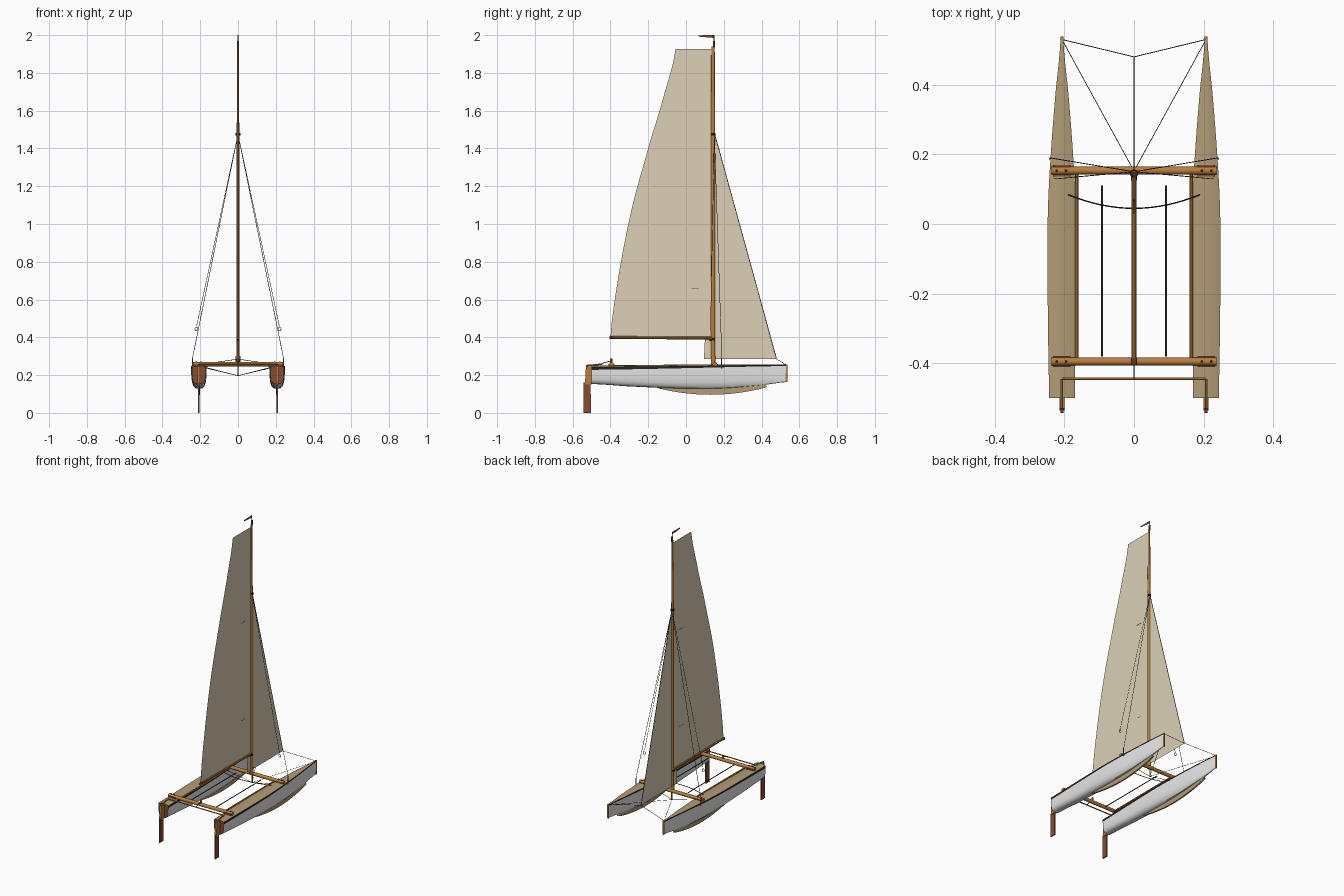
import bpy, bmesh, math
from mathutils import Vector

if "Cube" in bpy.data.objects:
    bpy.data.objects.remove(bpy.data.objects["Cube"])


def mat(name, r, g, b):
    m = bpy.data.materials.new(name)
    lin = [(c / 255 / 12.92 if c < 11 else ((c / 255 + 0.055) / 1.055) ** 2.4) for c in (r, g, b)]
    m.diffuse_color = (*lin, 1)
    m.use_nodes = True
    m.node_tree.nodes["Principled BSDF"].inputs["Base Color"].default_value = m.diffuse_color
    return m


WHITE = mat("white", 232, 232, 232)
TAN = mat("deck_tan", 178, 156, 118)
SAIL = mat("sail_cream", 220, 208, 182)
WOOD = mat("orange_wood", 184, 126, 62)
RUST = mat("rust_brown", 134, 76, 50)
DARK = mat("dark_trim", 42, 34, 28)


def finish(name, bm, mats, smooth=False):
    me = bpy.data.meshes.new(name)
    bm.to_mesh(me)
    bm.free()
    ob = bpy.data.objects.new(name, me)
    bpy.context.collection.objects.link(ob)
    for m in mats:
        me.materials.append(m)
    if smooth:
        bpy.ops.object.select_all(action='DESELECT')
        ob.select_set(True)
        bpy.context.view_layer.objects.active = ob
        bpy.ops.object.shade_smooth_by_angle(angle=math.radians(35))
    return ob


def box(name, lo, hi, m):
    bm = bmesh.new()
    bmesh.ops.create_cube(bm, size=1)
    for v in bm.verts:
        v.co = [lo[i] + (v.co[i] + 0.5) * (hi[i] - lo[i]) for i in range(3)]
    return finish(name, bm, [m])


def tube(name, points, r, m, sides=6):
    """Round bar through a list of points."""
    bm = bmesh.new()
    for a, b in zip(points, points[1:]):
        a, b = Vector(a), Vector(b)
        d = b - a
        new = bmesh.ops.create_cone(bm, cap_ends=True, segments=sides, radius1=r, radius2=r, depth=d.length)
        rot = d.to_track_quat('Z', 'Y')
        for v in new['verts']:
            v.co = rot @ v.co + (a + b) / 2
    return finish(name, bm, [m], sides > 6)


def loft(bm, rings, mat_rule=lambda j: 0):
    """Bridge closed rings and cap both ends; returns the caps."""
    vs = [[bm.verts.new(p) for p in ring] for ring in rings]
    n = len(vs[0])
    for a, b in zip(vs, vs[1:]):
        for j in range(n):
            k = (j + 1) % n
            bm.faces.new((a[j], a[k], b[k], b[j])).material_index = mat_rule(j)
    caps = [bm.faces.new(vs[0]), bm.faces.new(vs[-1])]
    bmesh.ops.recalc_face_normals(bm, faces=bm.faces)
    return caps


def plate(name, outline, x, thick, m):
    """Flat part in the y-z plane; zero thickness gives a single sheet."""
    bm = bmesh.new()
    if thick:
        loft(bm, [[(x + s * thick / 2, y, z) for y, z in outline] for s in (-1, 1)])
    else:
        bm.faces.new([bm.verts.new((x, y, z)) for y, z in outline])
    return finish(name, bm, [m])


def interp(table, y):
    """Smooth Catmull-Rom lookup in (y, value) pairs."""
    for i in range(len(table) - 1):
        if y <= table[i + 1][0] or i == len(table) - 2:
            y0, y1 = table[i][0], table[i + 1][0]
            p = [table[max(0, min(len(table) - 1, i + k))][1] for k in (-1, 0, 1, 2)]
            t = (y - y0) / (y1 - y0)
            return 0.5 * (2 * p[1] + (p[2] - p[0]) * t + (2 * p[0] - 5 * p[1] + 4 * p[2] - p[3]) * t * t
                          + (3 * p[1] - p[0] - 3 * p[2] + p[3]) * t ** 3)


HALF = [(-0.5, 0.037), (-0.3, 0.040), (-0.1, 0.0415), (0.05, 0.040), (0.2, 0.032), (0.37, 0.019), (0.53, 0.004)]
KEEL = [(-0.5, 0.153), (-0.3, 0.140), (0.0, 0.128), (0.2, 0.130), (0.4, 0.146), (0.53, 0.163)]
SHEER = [(-0.5, 0.243), (0.0, 0.248), (0.53, 0.255)]
BAND = [(-0.5, 0.015), (0.53, 0.007)]


def hull_ring(cx, y):
    w, b, s, d = (interp(t, y) for t in (HALF, KEEL, SHEER, BAND))
    h = s - d - b
    side = [(w * 0.5, s + 0.15 * w), (w, s), (w, s - d), (w * 0.97, b + h * 0.6), (w * 0.88, b + h * 0.3),
            (w * 0.72, b + h * 0.12), (w * 0.42, b + h * 0.02)]
    pts = [(0, s + 0.2 * w)] + side + [(0, b)] + [(-x, z) for x, z in reversed(side)]
    return [(cx + x, y, z) for x, z in pts]


# hulls with deck, dark gunwale band and brown transom
def hull_mat(j):
    j = min(j, 15 - j)
    return 1 if j < 2 else 2 if j == 2 else 0


for sx, tag in ((-1, "left"), (1, "right")):
    cx = 0.207 * sx
    bm = bmesh.new()
    caps = loft(bm, [hull_ring(cx, -0.5 + 1.03 * i / 28) for i in range(29)], hull_mat)
    caps[0].material_index = 3
    caps[1].material_index = 4
    finish(tag + "_hull", bm, [WHITE, TAN, DARK, RUST, WOOD], True)
    box(tag + "_bow_post", (cx - 0.004, 0.528, 0.163), (cx + 0.004, 0.538, 0.256), WOOD)
    # shallow fin below the hull
    fin = [(-0.17 + 0.6 * i / 20, 0.138 - 0.042 * math.sin(math.pi * (i / 20)) ** 0.8) for i in range(21)]
    plate(tag + "_keel_fin", fin + [(0.40, 0.165), (-0.14, 0.165)], cx, 0.010, TAN)
    # rudder, its stock and tiller
    plate(tag + "_rudder_blade", [(-0.505, 0.16), (-0.503, 0.0), (-0.543, 0.0), (-0.542, 0.16)], cx, 0.008, RUST)
    plate(tag + "_rudder_stock", [(-0.5, 0.15), (-0.5, 0.245), (-0.53, 0.245), (-0.535, 0.15)], cx, 0.014, WOOD)
    tube(tag + "_tiller", [(cx, -0.53, 0.25), (cx, -0.445, 0.258)], 0.004, WOOD)
    # inner side rail, foot strap
    tube(tag + "_side_rail", [(0.164 * sx, -0.39, 0.248), (0.164 * sx, 0.145, 0.25)], 0.005, WOOD, 8)
    box(tag + "_foot_strap", (0.092 * sx - 0.0025, -0.38, 0.251), (0.092 * sx + 0.0025, 0.11, 0.254), DARK)
    # standing rigging
    top = (0, 0.15, 1.475)
    tube(tag + "_shroud", [top, (0.242 * sx, 0.19, 0.285), (0.242 * sx, 0.19, 0.24)], 0.0014, DARK)
    tube(tag + "_shroud_plate", [(0.242 * sx, 0.187, 0.235), (0.242 * sx, 0.187, 0.29)], 0.003, WOOD)
    tube(tag + "_trapeze_wire", [top, (0.22 * sx, 0.13, 0.455)], 0.0012, DARK)
    ring = [(0.22 * sx + 0.008 * math.cos(a), 0.13, 0.445 + 0.010 * math.sin(a))
            for a in [i * math.pi / 5 for i in range(11)]]
    tube(tag + "_trapeze_handle", ring, 0.0015, DARK)
    tube(tag + "_bridle", [(cx, 0.53, 0.254), (0, 0.48, 0.285)], 0.0014, DARK)
    tube(tag + "_bow_stay", [(cx, 0.53, 0.25), (0, 0.152, 0.197)], 0.0012, DARK)
    tube(tag + "_striker_rod", [(0.225 * sx, 0.13, 0.25), (0, 0.15, 0.197)], 0.0014, DARK)

# crossbeams with straps and bolts
for y, tag in ((0.153, "front"), (-0.395, "rear")):
    tube(tag + "_crossbeam", [(-0.237, y, 0.258), (0.237, y, 0.258)], 0.0115, WOOD, 12)
    for sx in (-1, 1):
        for x in (0.195, 0.222):
            tube(tag + "_beam_bolt", [(sx * x, y, 0.262), (sx * x, y, 0.273)], 0.004, DARK, 8)
        for dy in (-0.013, 0.013):
            box(tag + "_beam_strap", (sx * 0.207 - 0.025, y + dy - 0.003, 0.246),
                (sx * 0.207 + 0.025, y + dy + 0.003, 0.259), RUST)
tube("tiller_bar", [(-0.207, -0.445, 0.258), (0.207, -0.445, 0.258)], 0.004, WOOD)
tube("tiller_extension", [(0, -0.445, 0.262), (0, -0.40, 0.275)], 0.002, DARK)
tube("sheet_block", [(0, -0.395, 0.265), (0, -0.395, 0.288)], 0.007, WOOD, 8)
tube("jib_track", [(0.19 * t, 0.045 + 0.04 * t * t, 0.255) for t in [i / 8 - 1 for i in range(17)]], 0.0022, DARK)
tube("striker_post", [(0, 0.152, 0.195), (0, 0.152, 0.25)], 0.004, WOOD)

# mast: oval section, slimmer above the stay fitting
bm = bmesh.new()
rings = []
for z, rx, ry in ((0.265, 0.007, 0.011), (1.475, 0.007, 0.011), (1.80, 0.005, 0.010), (1.94, 0.004, 0.009)):
    rings.append([(rx * math.cos(a), 0.143 + ry * math.sin(a), z) for a in [i * math.pi / 6 for i in range(12)]])
loft(bm, rings)
finish("mast", bm, [WOOD], True)
tube("mast_foot", [(0, 0.145, 0.255), (0, 0.145, 0.30)], 0.012, WOOD, 12)
tube("stay_fitting", [(0, 0.145, 1.468), (0, 0.145, 1.482)], 0.012, DARK, 8)
tube("masthead_cap", [(0, 0.148, 1.935), (0, 0.148, 1.968)], 0.006, RUST, 8)
tube("vane_rod", [(0, 0.148, 1.965), (0, 0.148, 2.0)], 0.002, DARK)
plate("wind_vane", [(0.15, 2.0), (0.065, 1.999), (0.065, 1.992), (0.15, 1.985)], 0, 0.002, RUST)

# boom and its end fittings
tube("boom", [(0, -0.395, 0.399), (0, 0.137, 0.396)], 0.0075, WOOD, 10)
tube("boom_end", [(0, -0.405, 0.399), (0, -0.385, 0.399)], 0.009, RUST, 10)
tube("gooseneck", [(0, 0.125, 0.39), (0, 0.15, 0.39)], 0.009, DARK, 8)

# sails
LEECH = [(0.40, -0.40), (0.757, -0.352), (1.10, -0.283), (1.44, -0.19), (1.70, -0.112), (1.926, -0.055)]
leech = [(interp(LEECH, z), z) for z in [0.40 + 1.526 * i / 20 for i in range(21)]]
plate("main_sail", [(0.138, 0.40)] + leech + [(0.138, 1.926)], 0, 0, SAIL)
plate("jib_sail", [(0.095, 0.285), (0.478, 0.285), (0.153, 1.475)], 0, 0, SAIL)
tube("forestay", [(0, 0.48, 0.285), (0, 0.152, 1.478)], 0.0014, DARK)
for z in (0.66, 1.315):
    for x in (-0.002, 0.002):
        box("tell_tale", (x - 0.0005, 0.03, z - 0.001), (x + 0.0005, 0.07, z + 0.001), RUST)
